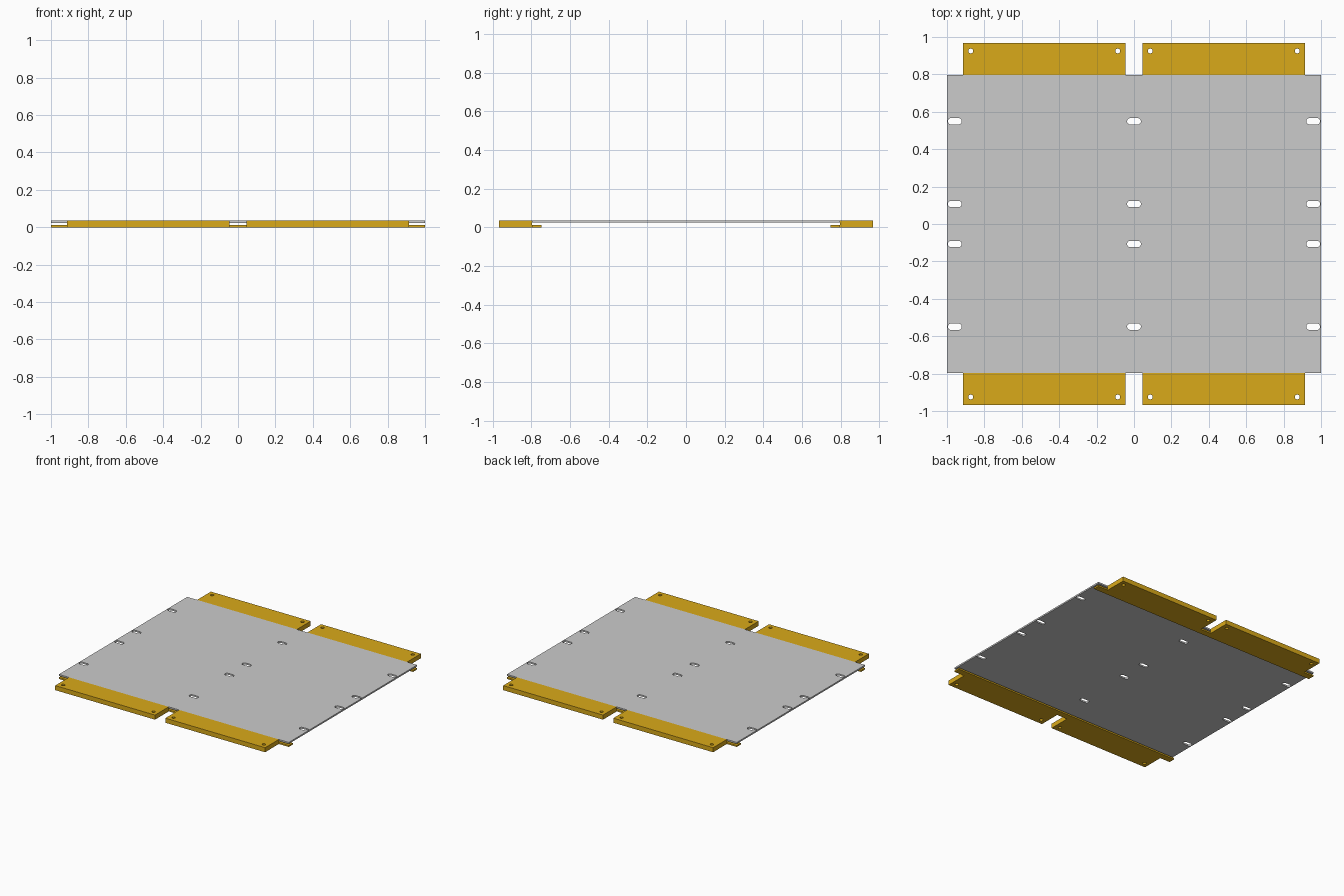
import bpy
from math import cos, sin, pi

if "Cube" in bpy.data.objects:
    bpy.data.objects.remove(bpy.data.objects["Cube"])


def rect(x0, x1, y0, y1):
    return [(x0, y0), (x1, y0), (x1, y1), (x0, y1)]


def slot(cx, cy, half, r, n=12):
    # Rounded slot outline; half equal to r gives a circle
    pts = []
    for side, start in ((1, -pi / 2), (-1, pi / 2)):
        for i in range(n + (half > r)):
            a = start + pi * i / n
            pts.append((cx + side * (half - r) + r * cos(a), cy + r * sin(a)))
    return pts


def sheet(name, loops, z0, z1, mat=None):
    # Flat solid: first loop is the outline, the others are holes
    cu = bpy.data.curves.new(name, 'CURVE')
    cu.dimensions = '2D'
    cu.fill_mode = 'BOTH'
    cu.extrude = (z1 - z0) / 2
    for loop in loops:
        sp = cu.splines.new('POLY')
        sp.points.add(len(loop) - 1)
        for p, (x, y) in zip(sp.points, loop):
            p.co = (x, y, 0, 1)
        sp.use_cyclic_u = True
    ob = bpy.data.objects.new(name, cu)
    ob.location.z = (z0 + z1) / 2
    bpy.context.collection.objects.link(ob)
    if mat:
        cu.materials.append(mat)
    bpy.ops.object.select_all(action='DESELECT')
    ob.select_set(True)
    bpy.context.view_layer.objects.active = ob
    bpy.ops.object.convert(target='MESH')
    for poly in bpy.context.object.data.polygons:
        poly.use_smooth = False
    return bpy.context.object


gold = bpy.data.materials.new("gold")
gold.diffuse_color = (0.70, 0.40, 0.01, 1)
gold.use_nodes = True
gold.node_tree.nodes["Principled BSDF"].inputs["Base Color"].default_value = gold.diffuse_color

# Main plate with twelve slots
slots = [slot(x, y, 0.037, 0.017)
         for x in (-0.958, 0, 0.958) for y in (-0.549, -0.107, 0.107, 0.549)]
sheet("main_plate", [rect(-1, 1, -0.797, 0.797)] + slots, 0.024, 0.036)

# End rails: a thin tongue under the plate and two drilled blocks outside it
for sy, end in ((-1, "front"), (1, "back")):
    sheet(f"{end}_tongue", [rect(-1, 1, *sorted((sy * 0.747, sy * 0.797)))],
          0, 0.012, gold)
    for sx, side in ((-1, "left"), (1, "right")):
        outline = rect(*sorted((sx * 0.045, sx * 0.913)),
                       *sorted((sy * 0.797, sy * 0.967)))
        holes = [slot(sx * x, sy * 0.925, 0.013, 0.013) for x in (0.087, 0.873)]
        sheet(f"{end}_{side}_block", [outline] + holes, 0, 0.036, gold)
